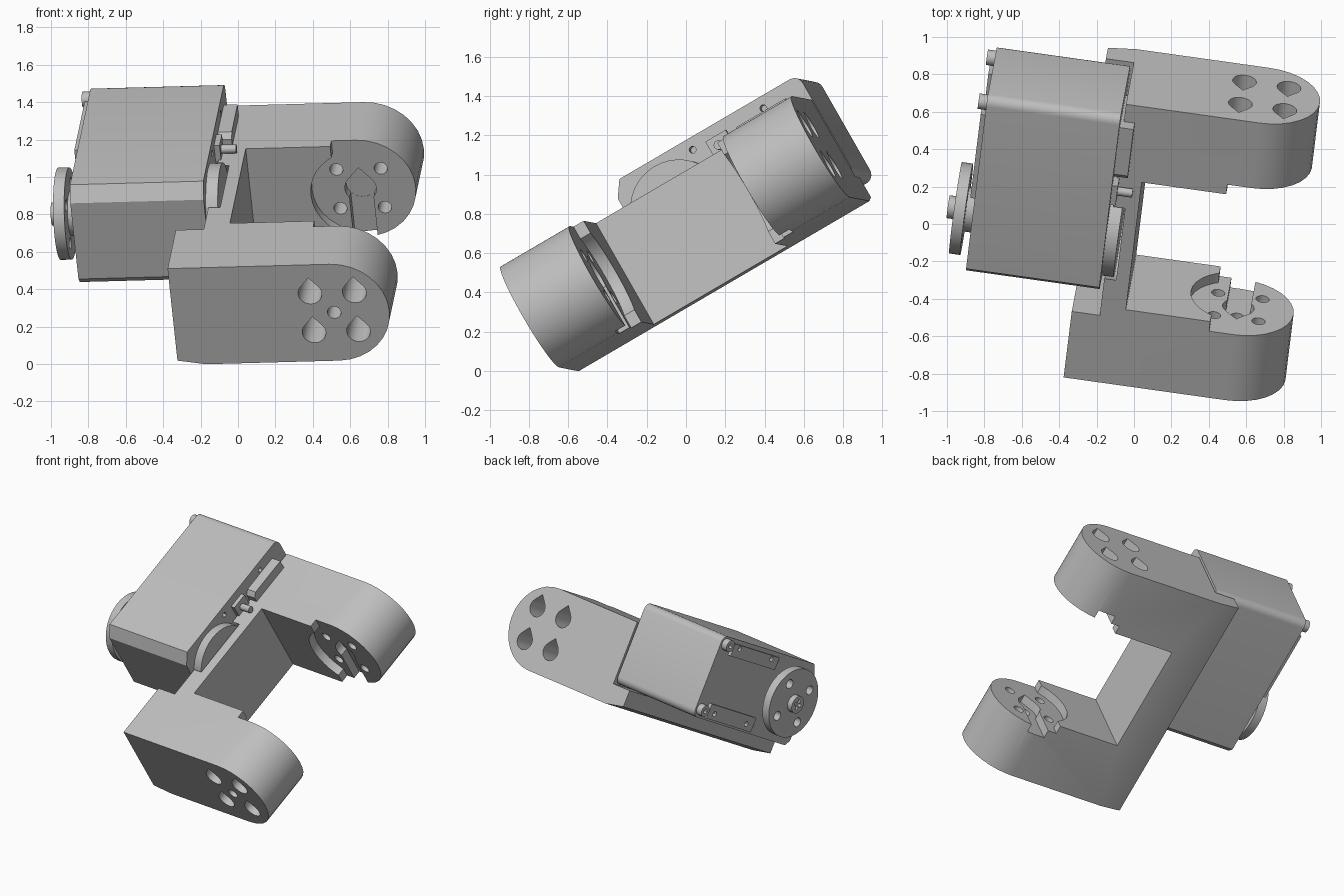
import bpy, bmesh, math
from mathutils import Matrix, Vector

if "Cube" in bpy.data.objects:
    bpy.data.objects.remove(bpy.data.objects["Cube"])

grey = bpy.data.materials.new("plain_grey")
grey.use_nodes = True
grey.diffuse_color = (0.52, 0.52, 0.52, 1)
grey.node_tree.nodes["Principled BSDF"].inputs["Base Color"].default_value = grey.diffuse_color

# Tilted frame: arm direction, across the arms, arm width
arm_dir = Vector((0.99, -0.139, 0.027)).normalized()
across = Vector((0.107, 0.858, 0.502))
across = (across - arm_dir * across.dot(arm_dir)).normalized()
width_dir = arm_dir.cross(across)
FRAME = Matrix((arm_dir, across, width_dir)).transposed().to_4x4()


def prism(name, profile, axis, lo, hi):
    """Extrude a 2D profile along one axis of the tilted frame."""
    bm = bmesh.new()
    rings = []
    for h in (lo, hi):
        ring = []
        for p in profile:
            co = list(p)
            co.insert(axis, h)
            ring.append(bm.verts.new(co))
        rings.append(ring)
        bm.faces.new(ring)
    n = len(profile)
    for i in range(n):
        j = (i + 1) % n
        bm.faces.new((rings[0][i], rings[0][j], rings[1][j], rings[1][i]))
    bmesh.ops.recalc_face_normals(bm, faces=bm.faces)
    mesh = bpy.data.meshes.new(name)
    bm.to_mesh(mesh)
    bm.free()
    mesh.materials.append(grey)
    obj = bpy.data.objects.new(name, mesh)
    obj.matrix_world = FRAME
    bpy.context.collection.objects.link(obj)
    return obj


def arc(u, v, r, start, end, steps):
    return [(u + r * math.cos(math.radians(start + (end - start) * i / steps)),
             v + r * math.sin(math.radians(start + (end - start) * i / steps)))
            for i in range(steps + 1)]


def rect(u0, u1, v0, v1):
    return [(u0, v0), (u1, v0), (u1, v1), (u0, v1)]


def disc(name, u, v, r, axis, lo, hi, n=32):
    return prism(name, arc(u, v, r, 0, 360, n)[:-1], axis, lo, hi)


def teardrop(u, v, r):
    return arc(u, v, r, 135, 405, 16) + [(u, v + 1.5 * r)]


def cut(obj, cutters):
    for c in cutters:
        c.hide_render = True
        mod = obj.modifiers.new("cut", 'BOOLEAN')
        mod.operation = 'DIFFERENCE'
        mod.solver = 'EXACT'
        mod.object = c
    bpy.context.view_layer.update()
    ev = obj.evaluated_get(bpy.context.evaluated_depsgraph_get())
    mesh = bpy.data.meshes.new_from_object(ev)
    obj.modifiers.clear()
    obj.data = mesh
    for c in cutters:
        bpy.data.objects.remove(c)


# U-shaped bracket: one rounded block with the gap and seat removed
B0, B1 = -0.488, 1.238          # outer faces of the arms
IN0, IN1 = -0.02, 0.773         # inner faces of the arms
C0, C1 = 0.285, 0.881           # lower and upper sides
MID, TIP, R = 0.583, 0.627, 0.298
side = arc(TIP, MID, R, -90, 90, 16) + [(-0.245, C1), (-0.245, 0.312), (-0.092, C0)]
bracket = prism("bracket", side, 1, B0, B1)
cutters = [
    prism("gap", rect(0.041, 1.2, IN0, IN1), 2, 0, 1.2),
    prism("seat", rect(-0.5, -0.094, -0.077, 1.5), 2, 0.43, 1.2),
    disc("rear_disc_pocket", 0.376, 0.74, 0.265, 0, -0.2, -0.03),
]
for outer, inner, out in ((B0, IN0, -1), (B1, IN1, 1)):
    floor = inner + out * 0.06
    a, b = sorted((inner - out * 0.05, floor))
    # Shallow tip pocket, its round end and the entry slot
    cutters.append(prism("tip_pocket", rect(TIP - 0.13, 1.2, 0, 1.2), 1, a, b))
    cutters.append(disc("round_pocket", TIP, MID, 0.262, 1, a, b))
    a, b = sorted((inner - out * 0.06, floor + out * 0.06))
    cutters.append(prism("slot", rect(TIP - 0.065, TIP + 0.065, 0, MID), 1, a, b))
    cutters.append(prism("hub_hole", teardrop(TIP, MID, 0.085), 1, a, b + 0.001))
    for du in (-0.12, 0.12):
        for dv in (-0.12, 0.12):
            u, v = TIP + du, MID + dv
            a, b = sorted((inner - out * 0.07, outer - out * 0.1))
            cutters.append(disc("screw_hole", u, v, 0.036, 1, a, b, 16))
            a, b = sorted((outer + out * 0.05, outer - out * 0.26))
            cutters.append(prism("screw_well", teardrop(u, v, 0.064), 1, a, b))
cutters.append(disc("axle_hole", TIP, MID, 0.037, 1, B0 - 0.05, IN0 + 0.05, 16))
cut(bracket, cutters)

# Motor housing: chamfered at the shaft end, rounded at the other
A0, A1, S0, S1 = -0.83, -0.11, 0.44, 1.03
body = ([(0.123, S0 + 0.04), (0.16, S0)] + arc(1.19, S0 + 0.05, 0.05, -90, 0, 5)
        + arc(1.19, S1 - 0.05, 0.05, 0, 90, 5) + [(0.18, S1), (0.123, S1 - 0.082)])
housing = prism("motor_housing", body, 0, A0, A1)
cutters = []
for edge, out in ((A0, -1), (A1, 1)):
    for c in (0.5, 0.97):
        for b in (0.58, 1.0):
            lo, hi = sorted((edge + out * 0.05, edge - out * 0.06))
            cutters.append(disc("rivet_hole", b, c, 0.018, 0, lo, hi, 12))
cut(housing, cutters)

# Raised side rails and corner screws on the shaft side
for label, lo, hi, c in (("lower", 0.455, 0.56, 0.5), ("upper", 0.91, 1.0, 0.975)):
    rail = prism(label + "_side_rail", rect(0.6, 1.12, lo, hi), 0, A0 - 0.025, A0)
    cut(rail, [disc("rail_hole", b, c, 0.018, 0, A0 - 0.05, A0 + 0.02, 12)
               for b in (0.68, 1.05)])
    screw = disc(label + "_corner_screw", 1.185, c, 0.042, 0, A0 - 0.045, A0 + 0.02, 16)
    cut(screw, [disc("screw_socket", 1.185, c, 0.018, 0, A0 - 0.06, A0 - 0.02, 6)])

# Raised cover and pin on the bracket side
prism("inner_cover", [(0.81, 0.6), (1.13, 0.6), (1.13, 0.95), (0.84, 0.95), (0.81, 0.92)],
      0, A1, -0.035)
disc("locating_pin", 0.718, 0.914, 0.024, 0, A1, 0.0, 16)
prism("pin_block", rect(0.66, 0.78, 0.87, 0.97), 0, A1, -0.08)

# Output horn with four holes, plus the hub screw
HB, HC = 0.376, 0.74
disc("output_shaft", HB, HC, 0.12, 0, -0.9, A0)
horn = disc("output_horn", HB, HC, 0.247, 0, -0.935, -0.875, 40)
holes = []
for i in range(4):
    t = math.radians(45 + 90 * i)
    holes.append(disc("horn_hole", HB + 0.165 * math.cos(t), HC + 0.165 * math.sin(t),
                      0.033, 0, -1, -0.8, 16))
cut(horn, holes)
hub = disc("hub_screw", HB, HC, 0.062, 0, -0.975, -0.92, 20)
cut(hub, [prism("cross_a", rect(HB - 0.035, HB + 0.035, HC - 0.01, HC + 0.01), 0, -1, -0.95),
          prism("cross_b", rect(HB - 0.01, HB + 0.01, HC - 0.035, HC + 0.035), 0, -1, -0.95)])
disc("rear_disc", HB, HC, 0.25, 0, A1, -0.045, 40)

# Smooth the curved walls, keep edges sharp
bpy.ops.object.select_all(action='DESELECT')
for obj in bpy.context.collection.objects:
    if obj.type == 'MESH' and grey.name in obj.data.materials:
        obj.select_set(True)
bpy.context.view_layer.objects.active = bracket
bpy.ops.object.shade_smooth_by_angle(angle=math.radians(30))
